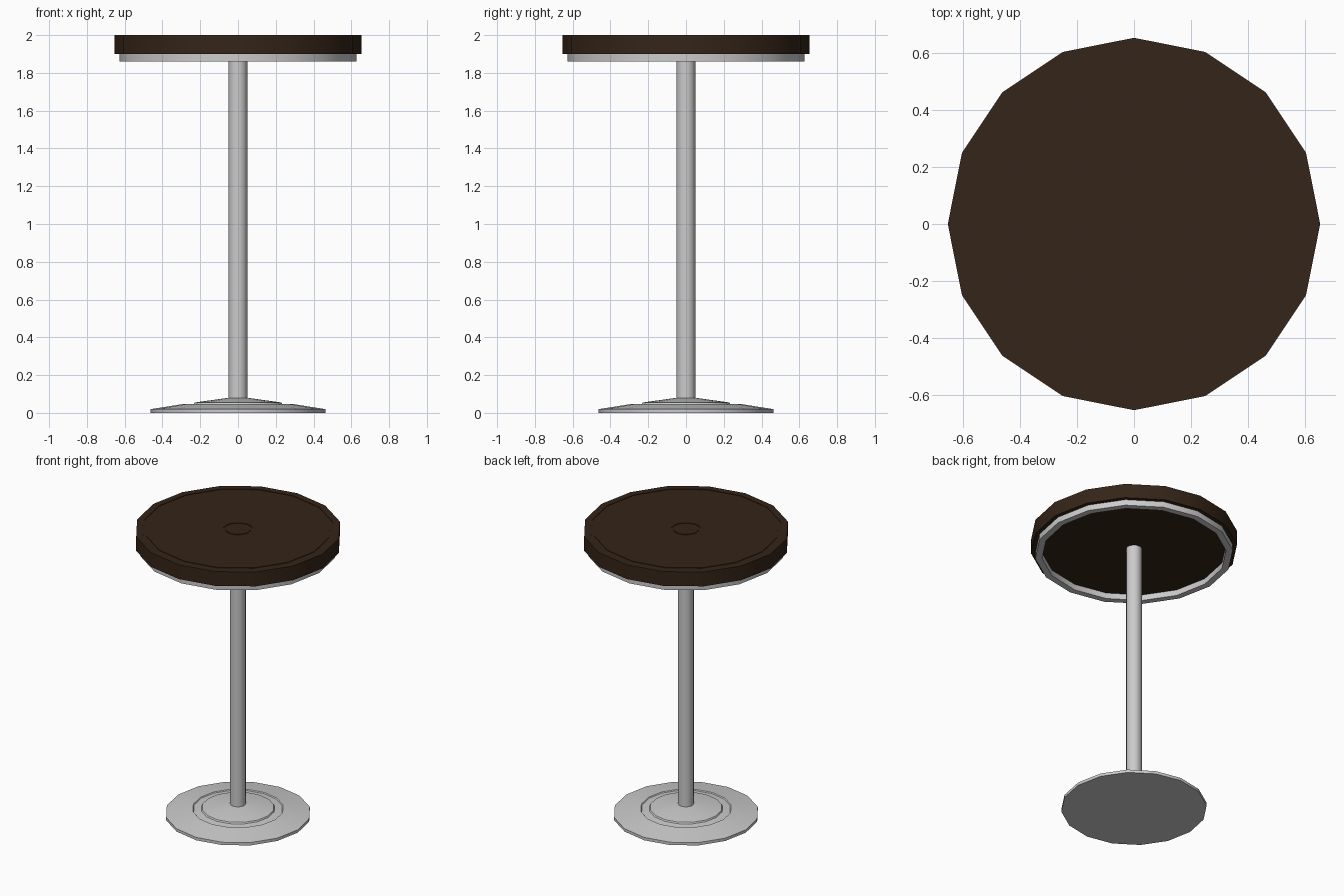
import bpy, bmesh, math

if "Cube" in bpy.data.objects:
    bpy.data.objects.remove(bpy.data.objects["Cube"])

SIDES = 16

def lathe(name, profile, material=None, closed=False):
    """Revolve an (r, z) profile, listed bottom to top, around z; r = 0 makes a pole."""
    bm = bmesh.new()
    rings = []
    for r, z in profile:
        if r == 0:
            rings.append([bm.verts.new((0, 0, z))] * SIDES)
        else:
            rings.append([bm.verts.new((r * math.cos(2 * math.pi * i / SIDES),
                                        r * math.sin(2 * math.pi * i / SIDES), z))
                          for i in range(SIDES)])
    pairs = list(zip(rings, rings[1:]))
    if closed:
        pairs.append((rings[-1], rings[0]))
    for a, b in pairs:
        for i in range(SIDES):
            j = (i + 1) % SIDES
            bm.faces.new(dict.fromkeys((a[i], a[j], b[j], b[i])))
    bmesh.ops.recalc_face_normals(bm, faces=bm.faces)
    mesh = bpy.data.meshes.new(name)
    bm.to_mesh(mesh)
    bm.free()
    obj = bpy.data.objects.new(name, mesh)
    bpy.context.collection.objects.link(obj)
    if material:
        mesh.materials.append(material)
    bpy.ops.object.select_all(action='DESELECT')
    obj.select_set(True)
    bpy.context.view_layer.objects.active = obj
    bpy.ops.object.shade_smooth_by_angle(angle=math.radians(30))
    return obj

wood = bpy.data.materials.new("dark_wood")
wood.diffuse_color = (0.035, 0.018, 0.009, 1)
wood.use_nodes = True
wood.node_tree.nodes["Principled BSDF"].inputs["Base Color"].default_value = wood.diffuse_color

# Round top with a shallow groove near the rim and a small one at the centre
lathe("table_top", [(0, 1.9), (0.655, 1.9), (0.655, 2.0),
                    (0.61, 2.0), (0.61, 1.996), (0.59, 1.996), (0.59, 2.0),
                    (0.095, 2.0), (0.095, 1.996), (0.08, 1.996), (0.08, 2.0),
                    (0, 2.0)], wood)

# Metal band under the top, open in the middle
lathe("under_ring", [(0.585, 1.86), (0.628, 1.86), (0.628, 1.9), (0.585, 1.9)], closed=True)

# Central post
lathe("column", [(0, 0.05), (0.05, 0.05), (0.05, 1.9), (0, 1.9)])

# Shallow conical foot with a stepped groove around the hub
lathe("base", [(0, 0.0), (0.462, 0.0), (0.462, 0.02),
               (0.29, 0.047), (0.285, 0.041), (0.235, 0.046), (0.23, 0.055),
               (0.05, 0.08), (0, 0.08)])
